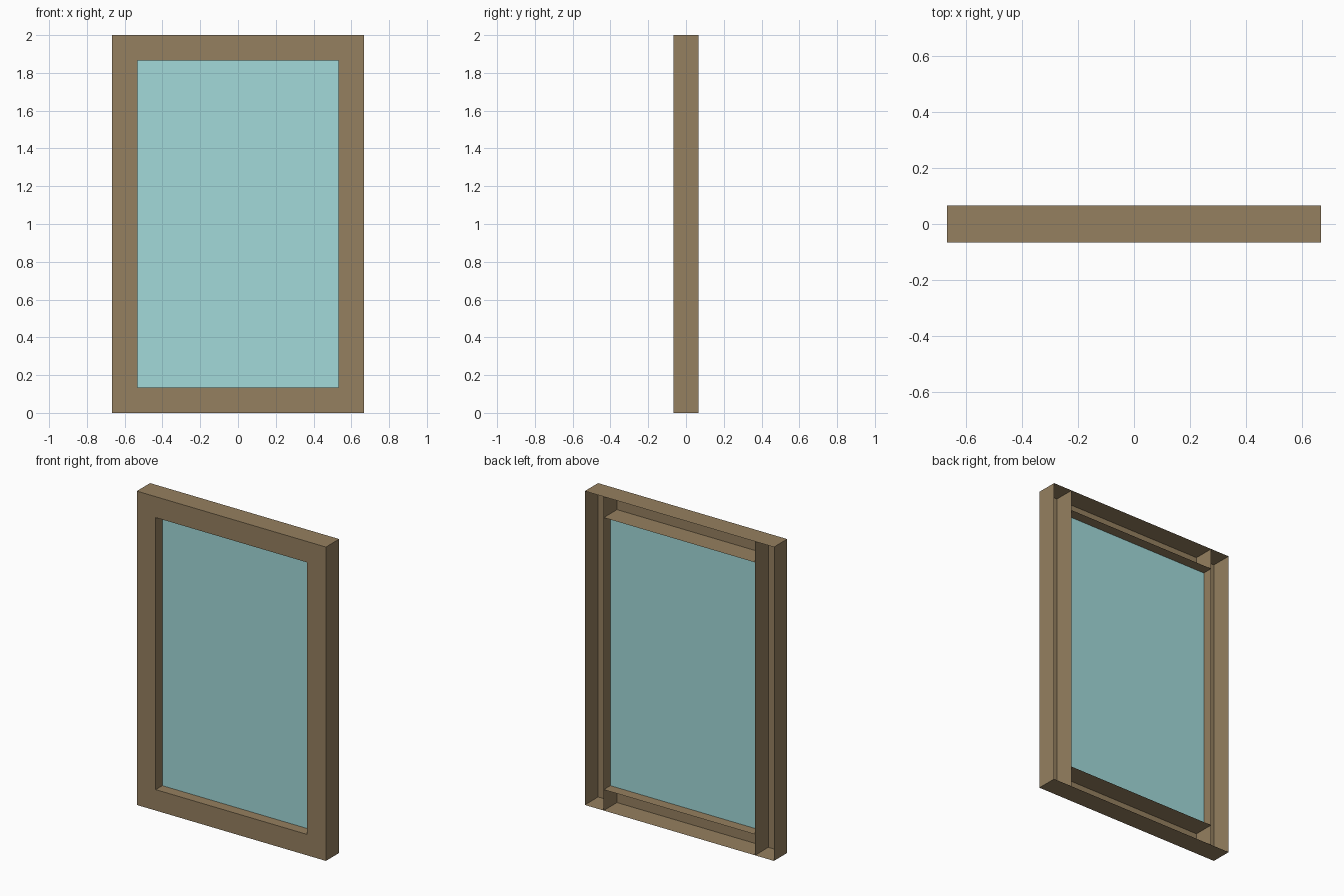
import bpy, bmesh
from mathutils import Vector

if "Cube" in bpy.data.objects:
    bpy.data.objects.remove(bpy.data.objects["Cube"])

W, H, D, T = 1.3333, 2.0, 0.1333, 0.1333   # width, height, depth, border width


def material(name, rgb):
    m = bpy.data.materials.new(name)
    m.diffuse_color = (*rgb, 1)
    m.use_nodes = True
    m.node_tree.nodes["Principled BSDF"].inputs["Base Color"].default_value = m.diffuse_color
    return m


wood = material("wood", (0.30, 0.215, 0.115))
glass = material("glass", (0.36, 0.70, 0.70))


def channel(name, center, size, open_sides):
    """Thin-walled box with the faces pointing along open_sides removed."""
    bm = bmesh.new()
    bmesh.ops.create_cube(bm, size=1)
    bm.normal_update()
    gone = [f for f in bm.faces
            if any(f.normal.dot(Vector(d)) > 0.9 for d in open_sides)]
    bmesh.ops.delete(bm, geom=gone, context='FACES')
    bmesh.ops.scale(bm, vec=size, verts=bm.verts)
    bmesh.ops.translate(bm, vec=center, verts=bm.verts)
    me = bpy.data.meshes.new(name)
    bm.to_mesh(me)
    bm.free()
    me.materials.append(wood)
    ob = bpy.data.objects.new(name, me)
    bpy.context.collection.objects.link(ob)
    return ob


BACK, LEFT, RIGHT = (0, 1, 0), (-1, 0, 0), (1, 0, 0)

# Full-height stiles, hollow and open at the back
for side, s in (("left", -1), ("right", 1)):
    channel(side + "_stile", (s * (W - T) / 2, 0, H / 2), (T, D, H), [BACK])

# Rails fitted between the stiles, also open at the ends
for name, z in (("bottom_rail", T / 2), ("top_rail", H - T / 2)):
    channel(name, (0, 0, z), (W - 2 * T, D, T), [BACK, LEFT, RIGHT])

# Single-sheet glass pane in the middle of the depth
bpy.ops.mesh.primitive_plane_add(size=1, location=(0, 0, H / 2), rotation=(1.5707963, 0, 0))
pane = bpy.context.object
pane.name = "glass_pane"
pane.scale = (W - 2 * T, H - 2 * T, 1)
pane.data.materials.append(glass)
